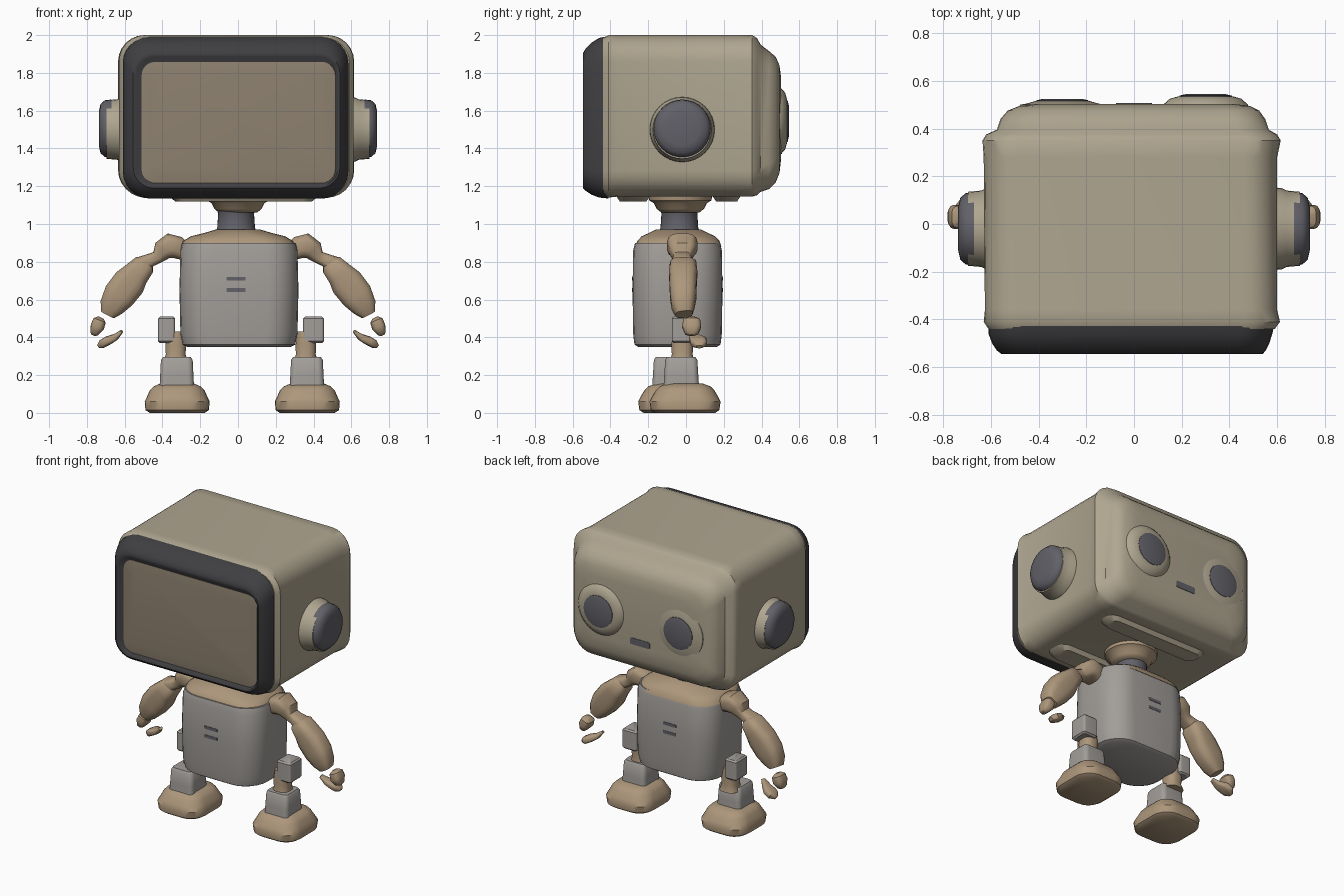
import bpy, bmesh
from math import sin, cos, pi
from mathutils import Vector

COLORS = {
    "dark": (0.05, 0.05, 0.055, 1), "screen": (0.27, 0.22, 0.16, 1),
    "beige": (0.43, 0.38, 0.28, 1), "steel": (0.36, 0.34, 0.32, 1),
    "rust": (0.42, 0.31, 0.20, 1), "disc": (0.12, 0.12, 0.14, 1),
}
MATS = {}
for key, col in COLORS.items():
    MATS[key] = bpy.data.materials.new(key)
    MATS[key].diffuse_color = col


def loft(name, rings, mat):
    """Skin a list of equal-length rings and cap both ends."""
    bm = bmesh.new()
    loops = [[bm.verts.new(p) for p in ring] for ring in rings]
    n = len(loops[0])
    for a, b in zip(loops, loops[1:]):
        for i in range(n):
            j = (i + 1) % n
            bm.faces.new((a[i], a[j], b[j], b[i]))
    bm.faces.new(loops[0])
    bm.faces.new(loops[-1])
    bmesh.ops.recalc_face_normals(bm, faces=bm.faces)
    mesh = bpy.data.meshes.new(name)
    bm.to_mesh(mesh)
    bm.free()
    mesh.materials.append(MATS[mat])
    obj = bpy.data.objects.new(name, mesh)
    bpy.context.collection.objects.link(obj)
    return obj


def rrect(u0, u1, v0, v1, r, seg=6):
    """Rounded rectangle outline in 2D."""
    pts = []
    corners = ((u1 - r, v1 - r), (u0 + r, v1 - r), (u0 + r, v0 + r), (u1 - r, v0 + r))
    for k, (cu, cv) in enumerate(corners):
        for i in range(seg + 1):
            a = (k + i / seg) * pi / 2
            pts.append((cu + r * cos(a), cv + r * sin(a)))
    return pts


def loft_y(name, stations, mat):
    """Stations: (y, x0, x1, z0, z1, corner radius)."""
    return loft(name, [[(u, y, v) for u, v in rrect(*s)] for y, *s in stations], mat)


def loft_z(name, center, stations, mat):
    """Stations: (z, half x, half y, corner radius) around a vertical axis."""
    cx, cy = center
    return loft(name, [[(cx + u, cy + v, z) for u, v in rrect(-hx, hx, -hy, hy, r)]
                       for z, hx, hy, r in stations], mat)


def disc(name, center, axis, profile, mat, sides=32):
    """Turned part; profile is (distance along axis, radius)."""
    rot = Vector(axis).to_track_quat('Z', 'Y')
    return loft(name, [[Vector(center) + rot @ Vector((r * cos(2 * pi * i / sides), r * sin(2 * pi * i / sides), d))
                        for i in range(sides)] for d, r in profile], mat)


def limb(name, pts, mat, side=1):
    """Blocky limb; pts are (x, y, z, half width in the xz plane, half width in y)."""
    path = [Vector(p[:3]) for p in pts]
    rings = []
    for i, (p, (_, _, _, r, ry)) in enumerate(zip(path, pts)):
        t = path[min(i + 1, len(path) - 1)] - path[max(i - 1, 0)]
        nrm = Vector((-t.z, 0, t.x)).normalized()
        bi = t.cross(nrm).normalized()
        ring = []
        for u, v in rrect(-1, 1, -1, 1, 0.65, 3):
            q = p + nrm * (r * u) + bi * (ry * v)
            ring.append((q.x * side, q.y, q.z))
        rings.append(ring)
    return loft(name, rings, mat)


# Head: shell with stepped back plate
loft_y("head_shell", [
    (-0.44, -0.61, 0.59, 1.15, 1.985, 0.13), (-0.41, -0.63, 0.612, 1.14, 2.0, 0.14),
    (-0.36, -0.625, 0.60, 1.145, 2.0, 0.14), (0.28, -0.63, 0.60, 1.145, 2.0, 0.14),
    (0.35, -0.635, 0.615, 1.145, 2.0, 0.14), (0.375, -0.62, 0.60, 1.152, 1.985, 0.14),
    (0.395, -0.575, 0.565, 1.17, 1.95, 0.13), (0.44, -0.56, 0.55, 1.185, 1.915, 0.13),
    (0.475, -0.53, 0.525, 1.22, 1.885, 0.12), (0.495, -0.48, 0.485, 1.27, 1.84, 0.11),
    (0.504, -0.40, 0.41, 1.35, 1.77, 0.08)], "beige")
for y0, y1, tag in ((-0.37, -0.19, "front"), (0.14, 0.29, "back")):
    loft_z("underside_pad_" + tag, (0.03, (y0 + y1) / 2), [
        (1.118, 0.36, (y1 - y0) / 2 - 0.02, 0.05), (1.15, 0.40, (y1 - y0) / 2, 0.07)], "beige")

# Dark front frame sloping in to a recessed screen
loft_y("screen_frame", [
    (-0.41, -0.61, 0.59, 1.135, 1.995, 0.14), (-0.46, -0.61, 0.58, 1.14, 1.985, 0.14),
    (-0.50, -0.595, 0.567, 1.155, 1.96, 0.13), (-0.53, -0.575, 0.552, 1.175, 1.93, 0.12),
    (-0.545, -0.555, 0.54, 1.19, 1.905, 0.11), (-0.543, -0.54, 0.53, 1.20, 1.885, 0.10),
    (-0.522, -0.505, 0.512, 1.22, 1.855, 0.07)], "dark")
loft_y("screen", [(-0.50, -0.51, 0.515, 1.215, 1.858, 0.07),
                  (-0.526, -0.51, 0.515, 1.215, 1.858, 0.07),
                  (-0.532, -0.46, 0.465, 1.265, 1.81, 0.05)], "screen")

# Ears, back-face eyes and mouth
for s, tag in ((-1, "left"), (1, "right")):
    disc("ear_base_" + tag, (0.57 * s, -0.02, 1.5), (s, 0, 0),
         [(0, 0.175), (0.05, 0.17), (0.07, 0.16), (0.125, 0.155)], "beige")
    disc("ear_disc_" + tag, (0.67 * s, -0.02, 1.505), (s, 0, 0),
         [(0, 0.154), (0.035, 0.15), (0.058, 0.13), (0.067, 0.09)], "disc")
    bulge = 0.01 * s
    disc("eye_rim_" + tag, (0.3 * s, 0.47, 1.545), (0, 1, 0),
         [(0, 0.19), (0.03, 0.178), (0.045 + bulge, 0.15), (0.055 + bulge, 0.115)], "beige")
    disc("eye_" + tag, (0.3 * s, 0.5, 1.545), (0, 1, 0),
         [(0, 0.112), (0.028 + bulge, 0.11), (0.035 + bulge, 0.08)], "disc")
loft_y("mouth", [(0.48, -0.075, 0.075, 1.37, 1.415, 0.01),
                 (0.507, -0.075, 0.075, 1.37, 1.415, 0.01)], "disc")

# Neck
disc("neck", (-0.01, -0.035, 0.93), (0, 0, 1),
     [(0, 0.12), (0.05, 0.10), (0.125, 0.095), (0.14, 0.10)], "disc")
disc("neck_collar", (0, -0.03, 1.06), (0, 0, 1),
     [(0, 0.10), (0.02, 0.125), (0.05, 0.14), (0.065, 0.165), (0.1, 0.17)], "rust")

# Torso with shoulder cap and vent slots
loft_z("torso", (0.005, -0.045), [
    (0.35, 0.275, 0.21, 0.15), (0.362, 0.298, 0.228, 0.16), (0.42, 0.31, 0.235, 0.16),
    (0.65, 0.315, 0.238, 0.16), (0.86, 0.31, 0.235, 0.16), (0.9, 0.30, 0.225, 0.16)], "steel")
loft_z("shoulder_cap", (0.0, -0.04), [
    (0.88, 0.303, 0.228, 0.16), (0.91, 0.29, 0.218, 0.16), (0.935, 0.25, 0.195, 0.16),
    (0.955, 0.17, 0.15, 0.13), (0.97, 0.12, 0.12, 0.11)], "rust")
for y, tag in ((-0.281, "front"), (0.191, "back")):
    for z in (0.65, 0.71):
        loft_y("vent_slot_" + tag, [(y - 0.004, -0.06, 0.04, z - 0.01, z + 0.01, 0.004),
                                    (y + 0.004, -0.06, 0.04, z - 0.01, z + 0.01, 0.004)], "disc")

# Arms, mirrored
for s, tag in ((-1, "left"), (1, "right")):
    limb("upper_arm_" + tag, [
        (0.28, -0.02, 0.85, 0.045, 0.06), (0.32, -0.02, 0.875, 0.06, 0.075),
        (0.36, -0.02, 0.885, 0.066, 0.08), (0.40, -0.02, 0.86, 0.055, 0.07),
        (0.425, -0.02, 0.825, 0.035, 0.05), (0.46, -0.02, 0.81, 0.035, 0.05),
        (0.50, -0.02, 0.79, 0.045, 0.06), (0.54, -0.02, 0.75, 0.04, 0.05)], "rust", s)
    limb("forearm_" + tag, [
        (0.48, -0.015, 0.805, 0.035, 0.05), (0.495, -0.015, 0.785, 0.06, 0.07),
        (0.54, -0.015, 0.735, 0.072, 0.075), (0.575, -0.015, 0.69, 0.088, 0.072),
        (0.63, -0.015, 0.62, 0.086, 0.07), (0.67, -0.015, 0.56, 0.066, 0.06),
        (0.69, -0.01, 0.522, 0.04, 0.045)], "rust", s)
    limb("thumb_" + tag, [
        (0.725, 0.03, 0.505, 0.015, 0.02), (0.732, 0.03, 0.49, 0.034, 0.045),
        (0.745, 0.03, 0.455, 0.037, 0.05), (0.762, 0.03, 0.42, 0.022, 0.035),
        (0.766, 0.03, 0.41, 0.01, 0.015)], "rust", s)
    limb("finger_" + tag, [
        (0.615, 0.03, 0.432, 0.008, 0.015), (0.65, 0.045, 0.40, 0.018, 0.03),
        (0.69, 0.065, 0.382, 0.024, 0.045), (0.72, 0.07, 0.365, 0.023, 0.04),
        (0.74, 0.07, 0.35, 0.01, 0.015)], "rust", s)

# Legs: hip block, shaft, ankle block, foot
for tag, x, y, hip_x, hip_w in (("left", -0.322, -0.06, -0.378, 0.045), ("right", 0.367, 0.0, 0.40, 0.055)):
    loft_z("hip_" + tag, (hip_x, -0.01), [
        (0.37, hip_w - 0.01, 0.055, 0.01), (0.38, hip_w, 0.065, 0.015),
        (0.50, hip_w, 0.065, 0.015), (0.51, hip_w - 0.01, 0.055, 0.01)], "steel")
    loft_z("leg_shaft_" + tag, (x - 0.008, -0.02), [
        (0.27, 0.065, 0.065, 0.05), (0.31, 0.052, 0.055, 0.045),
        (0.35, 0.055, 0.058, 0.045), (0.43, 0.045, 0.05, 0.04)], "rust")
    loft_z("ankle_" + tag, (x - 0.002, y - 0.025), [
        (0.12, 0.092, 0.095, 0.03), (0.20, 0.088, 0.09, 0.03),
        (0.28, 0.084, 0.085, 0.03), (0.295, 0.074, 0.075, 0.025)], "steel")
    loft_z("foot_" + tag, (x, y - 0.005), [
        (0.0, 0.145, 0.16, 0.09), (0.015, 0.168, 0.182, 0.11), (0.06, 0.172, 0.188, 0.11),
        (0.085, 0.16, 0.176, 0.11), (0.12, 0.145, 0.155, 0.10),
        (0.14, 0.125, 0.135, 0.08), (0.155, 0.09, 0.095, 0.05)], "rust")

# Smooth shading with crisp edges
for obj in bpy.context.collection.objects:
    obj.select_set(True)
    bpy.context.view_layer.objects.active = obj
bpy.ops.object.shade_smooth_by_angle(angle=0.7)
